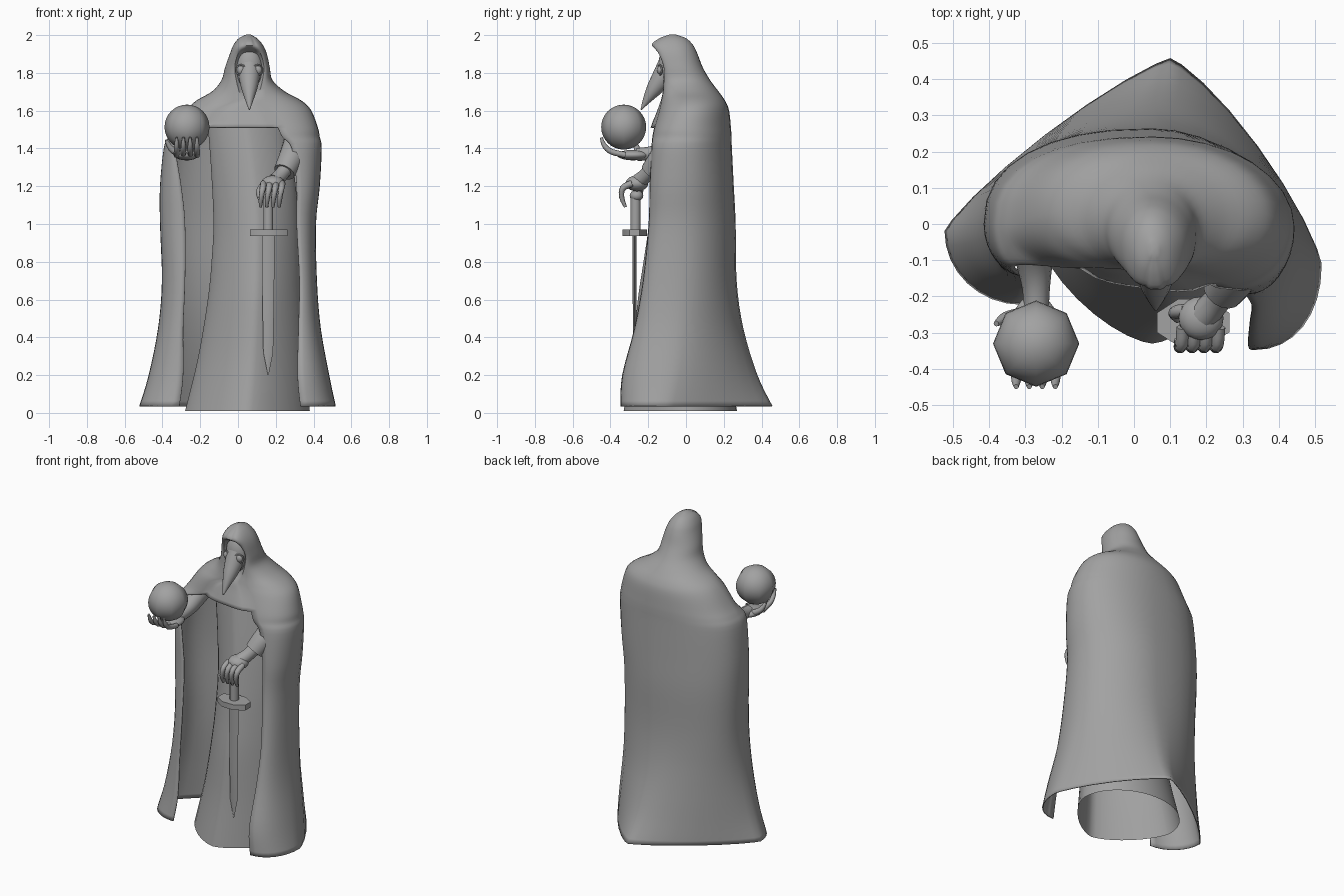
import bpy, bmesh, math
from mathutils import Vector, Matrix

cube = bpy.data.objects.get("Cube")
if cube:
    bpy.data.objects.remove(cube, do_unlink=True)

stone = bpy.data.materials.new("stone_grey")
stone.use_nodes = True
stone.diffuse_color = (0.36, 0.36, 0.36, 1)
stone.node_tree.nodes["Principled BSDF"].inputs["Base Color"].default_value = stone.diffuse_color
parts = []


def finish(name, bm):
    """Turn a bmesh into a named object with the shared material."""
    bmesh.ops.recalc_face_normals(bm, faces=bm.faces)
    mesh = bpy.data.meshes.new(name)
    bm.to_mesh(mesh)
    bm.free()
    mesh.materials.append(stone)
    obj = bpy.data.objects.new(name, mesh)
    bpy.context.collection.objects.link(obj)
    parts.append(obj)
    return obj


def spline(rows, n=4):
    """Smooth curve through rows of any width."""
    last = len(rows) - 1
    out = []
    for i in range(last):
        a, b, c, d = (rows[min(max(k, 0), last)] for k in (i - 1, i, i + 1, i + 2))
        for s in range(n):
            t = s / n
            out.append([q + t * (r - p) / 2 + t * t * (p - 2.5 * q + 2 * r - d_ / 2)
                        + t ** 3 * (1.5 * (q - r) + (d_ - p) / 2)
                        for p, q, r, d_ in zip(a, b, c, d)])
    out.append(list(rows[last]))
    return out


def loft(name, rings, cap_start=False, cap_end=False, keep=lambda row, col: True):
    """Skin closed rings, leaving out the faces that keep() rejects."""
    bm = bmesh.new()
    grid = [[bm.verts.new(p) for p in ring] for ring in rings]
    count = len(grid[0])
    for r in range(len(grid) - 1):
        for c in range(count):
            if keep(r, c):
                d = (c + 1) % count
                bm.faces.new((grid[r][c], grid[r][d], grid[r + 1][d], grid[r + 1][c]))
    if cap_start:
        bm.faces.new(grid[0][::-1])
    if cap_end:
        bm.faces.new(grid[-1])
    bmesh.ops.delete(bm, geom=[v for v in bm.verts if not v.link_faces], context='VERTS')
    return finish(name, bm)


def tube(name, rows, sides=12):
    """Round limb along rows of x, y, z, radius."""
    path = spline(rows)
    pts = [Vector(p[:3]) for p in path]
    rings = []
    for i, p in enumerate(pts):
        ahead = pts[min(i + 1, len(pts) - 1)] - pts[max(i - 1, 0)]
        turn = ahead.to_track_quat('Z', 'X')
        rings.append([p + turn @ Vector((math.cos(a), math.sin(a), 0)) * path[i][3]
                      for a in (math.tau * k / sides for k in range(sides))])
    return loft(name, rings, True, True)


def ball(name, centre, size, segments=20, rings=14):
    bm = bmesh.new()
    bmesh.ops.create_uvsphere(bm, u_segments=segments, v_segments=rings, radius=1,
                              matrix=Matrix.LocRotScale(Vector(centre), None, Vector(size)))
    return finish(name, bm)


def prism(name, centre, rx, ry, height, sides=8):
    rings = [[(centre[0] + rx * math.cos(a), centre[1] + ry * math.sin(a), centre[2] + h)
              for a in (math.tau * (k + 0.5) / sides for k in range(sides))]
             for h in (-height / 2, height / 2)]
    return loft(name, rings, True, True)


# Cloak and hood: z, left, right, back, left side y, right side y, left edge x y,
# right edge x y, left roundness, right roundness, front y
lower = [
    (.035, .515, -.52, .455, -.11, -.02, .33, -.345, -.31, -.22, 1.6, 1.7),
    (.2, .48, -.47, .375, -.08, -.02, .315, -.335, -.29, -.2, 1.4, 1.4),
    (.45, .435, -.42, .3, -.05, -.01, .32, -.27, -.29, -.18, 1.2, 1.1),
    (.7, .415, -.4, .265, -.03, 0, .325, -.225, -.28, -.17, 1.1, .9),
    (1, .41, -.41, .26, -.02, 0, .31, -.195, -.28, -.15, 1.05, .85),
    (1.2, .43, -.41, .25, -.02, 0, .31, -.19, -.3, -.14, 1, .85),
    (1.4, .44, -.39, .24, -.01, 0, .285, -.18, -.33, -.12, 1, .85),
    (1.46, .43, -.365, .238, 0, 0, .235, -.175, -.3, -.11, 1, .85)]
upper = [
    (1.51, .42, -.33, .235, 0, 0, .21, -.165, -.15, -.12, 1, .85, -.175),
    (1.6, .385, -.27, .225, .02, .02, .15, -.14, -.08, -.12, 1, .9, -.145),
    (1.65, .335, -.22, .205, .03, .03, .1, -.13, .02, -.125, 1, .95, -.13),
    (1.7, .245, -.135, .17, .02, .02, .115, -.12, .005, -.12, 1, 1, -.1),
    (1.76, .18, -.085, .125, -.01, -.01, .13, -.115, -.01, -.115, 1, 1, -.09),
    (1.83, .165, -.065, .085, -.03, -.03, .138, -.115, -.018, -.115, 1, 1, -.09),
    (1.9, .15, -.04, .058, -.05, -.05, .122, -.14, -.002, -.14, 1, 1, -.11),
    (1.945, .13, -.022, .035, -.06, -.06, .088, -.168, .032, -.168, 1, 1, -.178),
    (1.98, .1, .005, 0, -.07, -.07, .075, -.13, .04, -.13, 1, 1, -.14),
    (2, .065, .045, -.055, -.07, -.07, .06, -.085, .05, -.085, 1, 1, -.085)]
STEP, ARC = 4, 8


def cloak_ring(row):
    z, left, right, back, left_y, right_y, lx, ly, rx, ry, e_left, e_right, front = row
    mid = .05 + .12 * max(0, .45 - z)

    def quarter(ax, ay, bx, by, power):
        # from a, heading along x, round to b, heading along y
        return [(ax + (bx - ax) * math.sin(t) ** power, by + (ay - by) * max(math.cos(t), 0) ** power, z)
                for t in (math.pi / 2 * k / ARC for k in range(ARC + 1))]
    ring = quarter(lx, ly, left, left_y, .92)
    ring += quarter(mid, back, left, left_y, e_left)[::-1][1:]
    ring += quarter(mid, back, right, right_y, e_right)[1:]
    ring += quarter(rx, ry, right, right_y, 1)[::-1][1:]
    for k in range(1, ARC):
        t = k / ARC
        y = ry + (ly - ry) * t
        ring.append((rx + (lx - rx) * t, y + (front - (ly + ry) / 2) * (1 - (2 * t - 1) ** 4), z))
    return ring


rows = spline([r + (-.175,) for r in lower] + upper, STEP)
cloak = loft("hooded_cloak", [cloak_ring(r) for r in rows], cap_end=True,
             keep=lambda row, col: row >= STEP * len(lower) or col < 4 * ARC)
thick = cloak.modifiers.new("cloth", 'SOLIDIFY')
thick.thickness, thick.offset = .006, 0

# Robe under the cloak: z, right, left, front, back
robe_rows = spline([
    (.01, -.28, .38, -.33, .27), (.3, -.21, .36, -.285, .22), (.6, -.16, .34, -.255, .18),
    (.8, -.14, .33, -.225, .16), (1, -.13, .32, -.195, .15), (1.25, -.14, .3, -.16, .14),
    (1.53, -.16, .25, -.12, .13)])


def robe_point(z, right, left, front, back, t):
    c, s = math.cos(t), math.sin(t)
    power = 1 if s > 0 else 1.35
    x = (right + left) / 2 + (left - right) / 2 * math.copysign(abs(c) ** power, c)
    return x, (back if s > 0 else front) * abs(s) ** power, z


loft("robe", [[robe_point(*r, math.tau * i / 40) for i in range(40)] for r in robe_rows])

# Beaked mask with round goggles
ball("mask_face", (.06, -.085, 1.825), (.073, .064, .12))
tube("mask_beak", [(.06, -.095, 1.83, .06), (.06, -.13, 1.77, .054), (.06, -.168, 1.715, .042),
                   (.06, -.202, 1.665, .025), (.06, -.238, 1.605, .003)], 16)
for side, name in ((1, "left"), (-1, "right")):
    x = .06 + side * .043
    ball(name + "_lens", (x, -.137, 1.815), (.024, .016, .024), 16, 10)
    tube(name + "_goggle_rim", [(x + .026 * math.cos(a), -.14 + side * .012 * math.cos(a),
                                 1.815 + .026 * math.sin(a), .005)
                                for a in (math.tau * k / 12 for k in range(13))], 6)

# Right arm holding up the orb
tube("right_forearm", [(-.28, 0, 1.45, .07), (-.275, -.1, 1.395, .052),
                       (-.27, -.18, 1.375, .038), (-.27, -.26, 1.368, .034)])
ball("right_palm", (-.273, -.28, 1.365), (.064, .085, .028))
for i in range(4):
    x = -.325 + i * .036
    tube(f"right_finger_{i + 1}", [(x, -.32, 1.365, .016), (x, -.395, 1.383, .015),
                                   (x, -.432, 1.415, .013), (x, -.449, 1.458, .007)], 8)
tube("right_thumb", [(-.31, -.25, 1.37, .02), (-.355, -.26, 1.4, .017), (-.38, -.275, 1.445, .008)], 8)
ball("orb", (-.27, -.33, 1.513), (.119, .119, .119), 8, 16)

# Left arm resting on the sword
tube("left_sleeve", [(.33, -.03, 1.44, .085), (.285, -.125, 1.35, .07), (.245, -.185, 1.275, .058)], 16)
tube("left_wrist", [(.27, -.16, 1.32, .042), (.23, -.21, 1.262, .038), (.195, -.25, 1.225, .042)])
ball("left_palm", (.185, -.26, 1.215), (.062, .06, .042))
for i in range(4):
    x = .135 + i * .033
    tube(f"left_finger_{i + 1}", [(x, -.285, 1.215, .018), (x - .004, -.334, 1.19, .017),
                                  (x - .012, -.34, 1.14, .014), (x - .016, -.32, 1.09, .008)], 8)
tube("left_thumb", [(.145, -.24, 1.215, .02), (.112, -.245, 1.17, .018), (.12, -.265, 1.12, .009)], 8)

# Sword, point down
SX, SY = .16, -.272
ball("sword_pommel", (SX, SY + .01, 1.15), (.036, .036, .03), 12, 8)
prism("sword_grip", (SX, SY + .005, 1.05), .028, .028, .18)
prism("sword_guard", (SX + .003, SY, .953), .108, .07, .034)
blade = [(.95, .034, .011), (.6, .031, .01), (.32, .026, .009), (.2, .002, .002)]
loft("sword_blade", [[(SX + w, SY, z), (SX, SY + d, z), (SX - w, SY, z), (SX, SY - d, z)]
                     for z, w, d in blade], True, True)

# Smooth shading with crisp edges kept
bpy.ops.object.select_all(action='DESELECT')
for obj in parts:
    obj.select_set(True)
bpy.context.view_layer.objects.active = parts[0]
bpy.ops.object.shade_smooth_by_angle(angle=math.radians(50))
